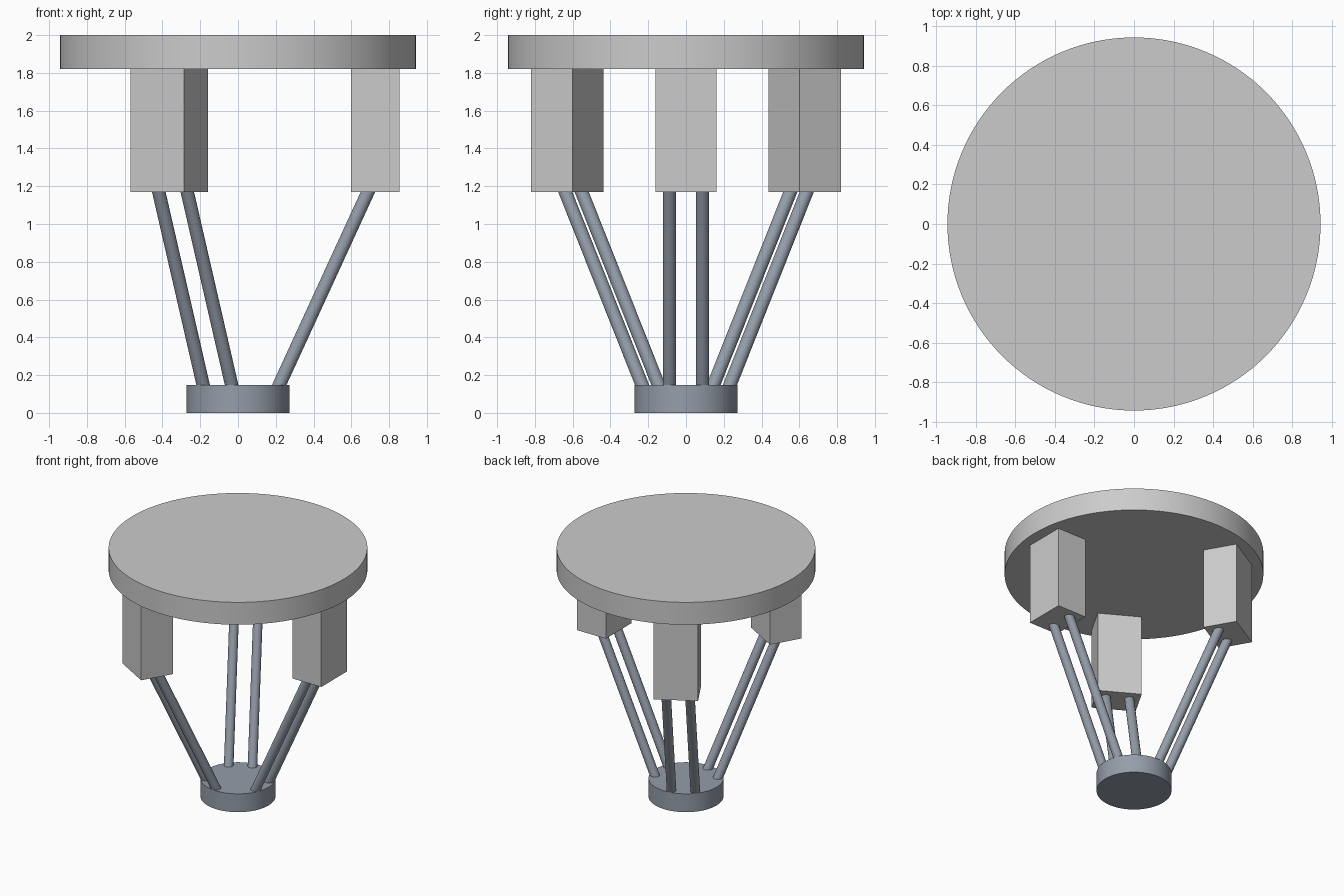
import bpy
from math import cos, sin, pi
from mathutils import Vector, Matrix

if "Cube" in bpy.data.objects:
    bpy.data.objects.remove(bpy.data.objects["Cube"])

slate = bpy.data.materials.new("slate")
slate.diffuse_color = (0.30, 0.34, 0.40, 1)
slate.use_nodes = True
slate.node_tree.nodes["Principled BSDF"].inputs["Base Color"].default_value = slate.diffuse_color


def cylinder(name, a, b, radius, sides, mat=None):
    """Smooth-sided cylinder between two points."""
    a, b = Vector(a), Vector(b)
    bpy.ops.mesh.primitive_cylinder_add(vertices=sides, radius=radius, depth=(b - a).length)
    ob = bpy.context.object
    ob.name = name
    axis = (b - a).to_track_quat('Z', 'Y').to_matrix().to_4x4()
    ob.matrix_world = Matrix.Translation((a + b) / 2) @ axis
    bpy.ops.object.shade_smooth_by_angle()
    if mat:
        ob.data.materials.append(mat)
    return ob


# Top mounting plate and lower moving platform
cylinder("top_plate", (0, 0, 1.82), (0, 0, 2), 0.943, 128)
cylinder("moving_platform", (0, 0, 0), (0, 0, 0.147), 0.273, 96, slate)

# Three arms: a drive housing with a pair of parallel rods each
top = Vector((0.688, 0, 1.17))
bottom = Vector((0.218, 0, 0.147))
step = (top - bottom).normalized() * 0.04   # rod ends sink into both parts
for i in range(3):
    angle = i * 2 * pi / 3
    turn = Matrix.Rotation(angle, 3, 'Z')

    bpy.ops.mesh.primitive_cube_add(size=1, location=turn @ Vector((0.727, 0, 1.495)),
                                    rotation=(0, 0, angle))
    housing = bpy.context.object
    housing.name = f"drive_housing_{i + 1}"
    housing.scale = (0.255, 0.325, 0.65)

    for side, label in ((-1, "right"), (1, "left")):
        offset = Vector((0, side * 0.087, 0))
        cylinder(f"rod_{i + 1}_{label}", turn @ (bottom - step + offset),
                 turn @ (top + step + offset), 0.035, 32, slate)
